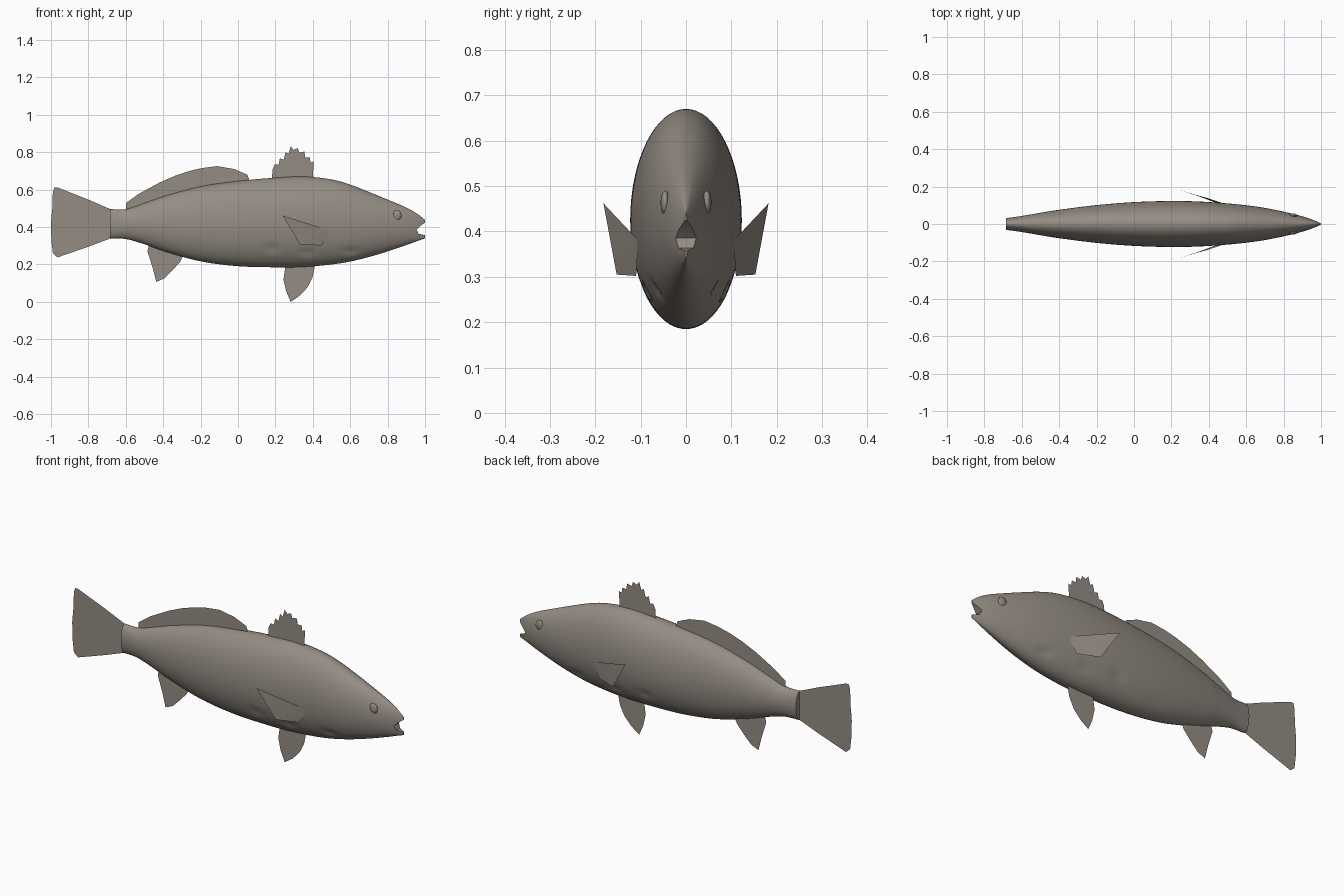
import bpy, bmesh, math

if "Cube" in bpy.data.objects:
    bpy.data.objects.remove(bpy.data.objects["Cube"])

skin = bpy.data.materials.new("grey_brown_skin")
skin.diffuse_color = (0.30, 0.265, 0.23, 1)
skin.use_nodes = True
skin.node_tree.nodes["Principled BSDF"].inputs["Base Color"].default_value = skin.diffuse_color


def make_object(name, bm):
    mesh = bpy.data.meshes.new(name)
    bm.to_mesh(mesh)
    bm.free()
    mesh.materials.append(skin)
    ob = bpy.data.objects.new(name, mesh)
    bpy.context.collection.objects.link(ob)
    return ob


def smooth(ob, degrees):
    bpy.ops.object.select_all(action='DESELECT')
    ob.select_set(True)
    bpy.context.view_layer.objects.active = ob
    bpy.ops.object.shade_smooth_by_angle(angle=math.radians(degrees))


def station(x):
    """Top, bottom and half width of the body at x (cubic through PROFILE)."""
    n = len(PROFILE)
    i = max(k for k in range(n - 1) if PROFILE[k][0] <= x + 1e-9)
    p1, p2 = PROFILE[i], PROFILE[i + 1]
    p0, p3 = PROFILE[max(i - 1, 0)], PROFILE[min(i + 2, n - 1)]
    h = p2[0] - p1[0]
    t = (x - p1[0]) / h
    out = []
    for c in (1, 2, 3):
        m1 = (p2[c] - p0[c]) / (p2[0] - p0[0]) * h
        m2 = (p3[c] - p1[c]) / (p3[0] - p1[0]) * h
        out.append((2*t**3 - 3*t**2 + 1) * p1[c] + (t**3 - 2*t**2 + t) * m1
                   + (3*t**2 - 2*t**3) * p2[c] + (t**3 - t**2) * m2)
    return out


# x, top z, bottom z, half width
PROFILE = [
    (-0.685, 0.496, 0.339, 0.031), (-0.60, 0.496, 0.336, 0.043),
    (-0.50, 0.528, 0.308, 0.060), (-0.40, 0.563, 0.272, 0.076),
    (-0.20, 0.617, 0.217, 0.101), (0.0, 0.646, 0.191, 0.117),
    (0.20, 0.664, 0.185, 0.123), (0.35, 0.670, 0.187, 0.120),
    (0.50, 0.655, 0.200, 0.110), (0.60, 0.627, 0.216, 0.100),
    (0.70, 0.588, 0.240, 0.086), (0.80, 0.547, 0.270, 0.066),
    (0.90, 0.504, 0.304, 0.041), (0.96, 0.470, 0.326, 0.021),
    (1.0, 0.438, 0.340, 0.004)]

# Body: lofted ellipses with shallow dents along the lower flanks
DENTS = [(0.60, 0.272), (0.37, 0.264), (0.18, 0.285)]
RINGS, SEGS = 130, 64
bm = bmesh.new()
rings = []
for i in range(RINGS + 1):
    x = -0.685 + 1.685 * i / RINGS
    top, bottom, w = station(x)
    ring = []
    for j in range(SEGS):
        a = 2 * math.pi * j / SEGS
        y = w * math.cos(a)
        z = (top + bottom) / 2 + (top - bottom) / 2 * math.sin(a)
        for dx, dz in DENTS:
            d = ((x - dx) / 0.04) ** 2 + ((z - dz) / 0.014) ** 2
            y -= math.copysign(0.008 * math.exp(-d), y)
        ring.append(bm.verts.new((x, y, z)))
    rings.append(ring)
for r0, r1 in zip(rings, rings[1:]):
    for j in range(SEGS):
        k = (j + 1) % SEGS
        bm.faces.new((r0[j], r0[k], r1[k], r1[j]))
bm.faces.new(rings[0])
bm.faces.new(rings[-1])
bmesh.ops.recalc_face_normals(bm, faces=bm.faces)
body = make_object("body", bm)

# Mouth: a wedge cut out of the snout
MOUTH = [(1.05, 0.448), (1.0, 0.424), (0.975, 0.406), (0.955, 0.386),
         (0.966, 0.364), (1.0, 0.357), (1.05, 0.354)]
bm = bmesh.new()
sides = [[bm.verts.new((x, y, z)) for x, z in MOUTH] for y in (-0.1, 0.1)]
for s in sides:
    bm.faces.new(s)
for j in range(len(MOUTH)):
    k = (j + 1) % len(MOUTH)
    bm.faces.new((sides[0][j], sides[0][k], sides[1][k], sides[1][j]))
bmesh.ops.recalc_face_normals(bm, faces=bm.faces)
cutter = make_object("mouth_cutter", bm)
cutter.hide_render = True
mod = body.modifiers.new("mouth", 'BOOLEAN')
mod.operation = 'DIFFERENCE'
mod.solver = 'EXACT'
mod.object = cutter
bpy.context.view_layer.objects.active = body
bpy.ops.object.modifier_apply(modifier="mouth")
bpy.data.objects.remove(cutter)
smooth(body, 40)

# Flat fins in the middle plane, with roots hidden in the body
FINS = {
    "tail_fin": [(-0.68, 0.495), (-0.80, 0.547), (-0.965, 0.612), (-0.982, 0.612),
                 (-0.99, 0.585), (-0.985, 0.55), (-0.995, 0.48), (-1.0, 0.42),
                 (-0.998, 0.33), (-0.99, 0.26), (-0.965, 0.238), (-0.80, 0.295),
                 (-0.68, 0.34)],
    "rear_dorsal_fin": [(-0.60, 0.47), (-0.60, 0.528), (-0.53, 0.578), (-0.42, 0.638),
                        (-0.34, 0.673), (-0.26, 0.700), (-0.19, 0.716), (-0.11, 0.726),
                        (-0.02, 0.710), (0.05, 0.680), (0.065, 0.64), (-0.2, 0.59),
                        (-0.4, 0.54)],
    "front_dorsal_fin": [(0.18, 0.64), (0.185, 0.71), (0.197, 0.735), (0.217, 0.733),
                         (0.224, 0.768), (0.244, 0.760), (0.254, 0.80), (0.270, 0.792),
                         (0.282, 0.832), (0.297, 0.813), (0.320, 0.822), (0.327, 0.798),
                         (0.355, 0.804), (0.360, 0.772), (0.383, 0.774), (0.388, 0.745),
                         (0.404, 0.75), (0.400, 0.64)],
    "pelvic_fin": [(0.256, 0.21), (0.243, 0.12), (0.258, 0.055), (0.282, 0.0),
                   (0.33, 0.033), (0.372, 0.078), (0.398, 0.13), (0.415, 0.21)],
    "anal_fin": [(-0.47, 0.33), (-0.484, 0.27), (-0.457, 0.185), (-0.437, 0.107),
                 (-0.393, 0.126), (-0.345, 0.174), (-0.307, 0.217), (-0.285, 0.27)],
}
for name, outline in FINS.items():
    bm = bmesh.new()
    bm.faces.new([bm.verts.new((x, 0, z)) for x, z in outline])
    bmesh.ops.triangulate(bm, faces=bm.faces)
    make_object(name, bm)

# Pectoral fins and eyes on both sides
PECTORAL = [(0.238, 0.182, 0.462), (0.495, 0.105, 0.380),
            (0.447, 0.110, 0.302), (0.334, 0.153, 0.305)]
for side, s in (("right", -1), ("left", 1)):
    bm = bmesh.new()
    vs = [bm.verts.new((x, s * y, z)) for x, y, z in PECTORAL]
    mid = bm.verts.new((0.395, s * 0.138, 0.362))
    for j in range(4):
        tri = (vs[j], vs[(j + 1) % 4], mid)
        bm.faces.new(tri if s > 0 else tri[::-1])
    smooth(make_object(side + "_pectoral_fin", bm), 60)

    bm = bmesh.new()
    bmesh.ops.create_uvsphere(bm, u_segments=24, v_segments=16, radius=1)
    for v in bm.verts:
        v.co = (0.85 + 0.024 * v.co.x, s * (0.046 + 0.010 * v.co.y), 0.463 + 0.027 * v.co.z)
    if s < 0:
        bmesh.ops.reverse_faces(bm, faces=bm.faces)
    smooth(make_object(side + "_eye", bm), 60)
